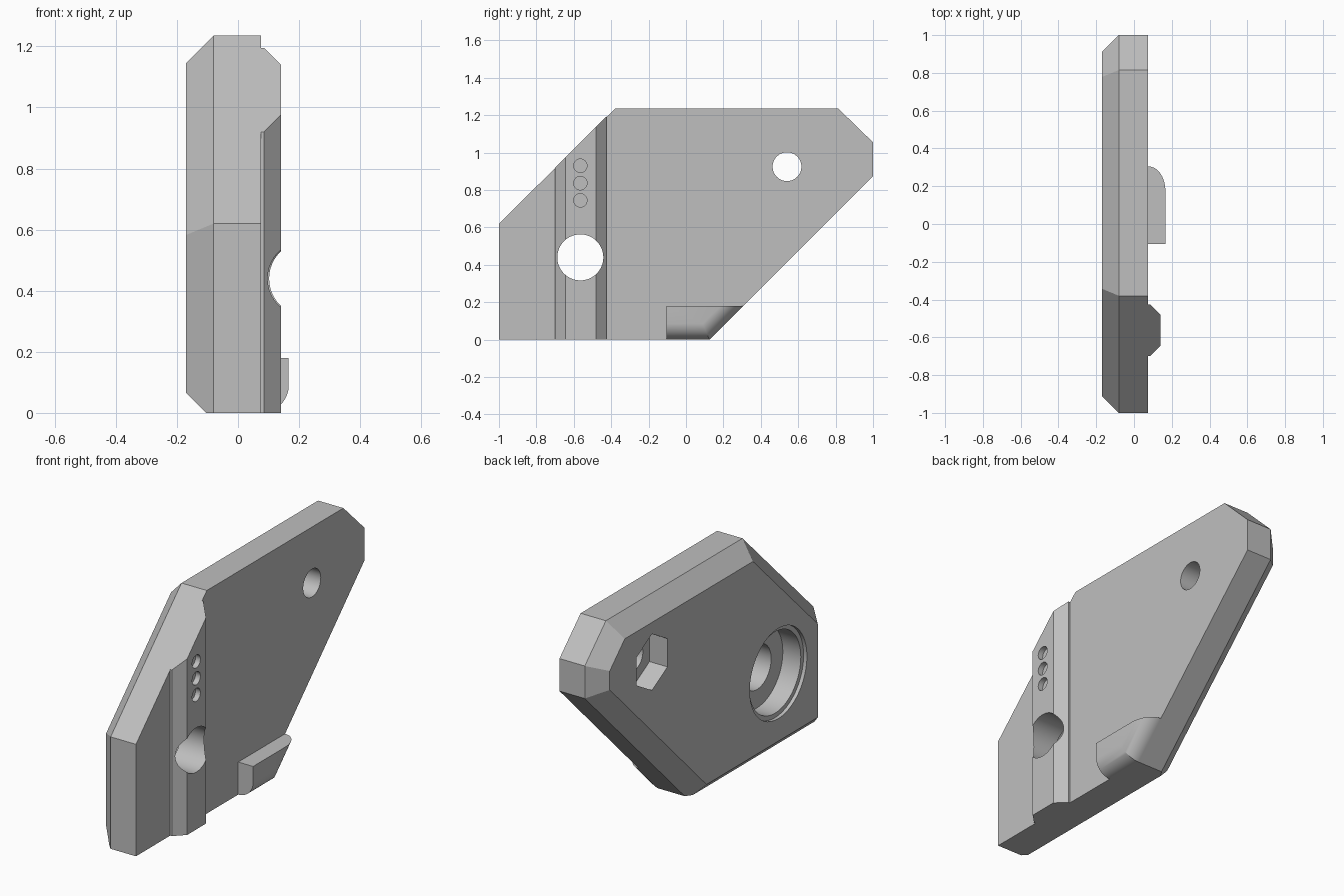
import bpy, bmesh, math
from mathutils import Vector, Matrix

old = bpy.data.objects.get("Cube")
if old:
    bpy.data.objects.remove(old, do_unlink=True)

grey = bpy.data.materials.new("plain grey")
grey.use_nodes = True
grey.diffuse_color = (0.52, 0.52, 0.52, 1)
grey.node_tree.nodes["Principled BSDF"].inputs["Base Color"].default_value = grey.diffuse_color


def finish(name, bm):
    bmesh.ops.recalc_face_normals(bm, faces=bm.faces)
    mesh = bpy.data.meshes.new(name)
    bm.to_mesh(mesh)
    bm.free()
    mesh.materials.append(grey)
    ob = bpy.data.objects.new(name, mesh)
    bpy.context.collection.objects.link(ob)
    return ob


def cut_block(name, low, high, planes):
    """Box trimmed by (point, outward normal) planes."""
    low, high = Vector(low), Vector(high)
    bm = bmesh.new()
    size = Matrix.Diagonal((*(high - low), 1))
    bmesh.ops.create_cube(bm, size=1, matrix=Matrix.Translation((low + high) / 2) @ size)
    for point, normal in planes:
        res = bmesh.ops.bisect_plane(
            bm, geom=bm.verts[:] + bm.edges[:] + bm.faces[:], dist=1e-5,
            plane_co=point, plane_no=Vector(normal).normalized(), clear_outer=True)
        if any(e.is_boundary for e in bm.edges):
            bmesh.ops.holes_fill(bm, edges=[e for e in bm.edges if e.is_boundary], sides=0)
    return finish(name, bm)


def cutter(name, y, z, radius, x0, x1, sides=64):
    """Prism lying along x."""
    bm = bmesh.new()
    place = Matrix.Translation(((x0 + x1) / 2, y, z)) @ Matrix.Rotation(math.pi / 2, 4, 'Y')
    # hexagons stand point up
    turn = Matrix.Rotation(0, 4, 'Z')
    bmesh.ops.create_cone(bm, cap_ends=True, segments=sides, radius1=radius,
                          radius2=radius, depth=x1 - x0, matrix=place @ turn)
    if sides == 6:
        top = max(v.co.z for v in bm.verts)
        if top - z < radius * 0.95:
            bmesh.ops.rotate(bm, verts=bm.verts, cent=(0, y, z),
                             matrix=Matrix.Rotation(math.pi / 6, 3, 'X'))
    ob = finish(name, bm)
    ob.hide_render = True
    return ob


def carve(ob, tools):
    for tool in tools:
        mod = ob.modifiers.new("cut", 'BOOLEAN')
        mod.operation = 'DIFFERENCE'
        mod.solver = 'EXACT'
        mod.object = tool
    bpy.context.view_layer.update()
    graph = bpy.context.evaluated_depsgraph_get()
    mesh = bpy.data.meshes.new_from_object(ob.evaluated_get(graph))
    ob.modifiers.clear()
    ob.data = mesh


BACK, CHAMFER, FACE = -0.17, -0.08, 0.075
outline = [(-1, 0), (0.125, 0), (1, 0.875), (1, 1.055),
           (0.815, 1.235), (-0.38, 1.235), (-1, 0.62)]

# Plate: outline walls plus chamfers around the -x side
planes = []
for (y, z), (y2, z2) in zip(outline, outline[1:] + outline[:1]):
    n = Vector((0, z2 - z, y - y2)).normalized()
    edge_x = -0.105 if n.z < -0.99 else CHAMFER
    planes += [((0, y, z), n), ((edge_x, y, z), n + Vector((-1, 0, 0)))]
plate = cut_block("plate", (BACK, -1, 0), (FACE, 1, 1.235), planes)

# Dovetail rib on the +x side
rib = cut_block("rib", (FACE, -0.70, 0), (0.14, -0.425, 1.235), [
    ((0.085, -0.70, 0), (1, -1, 0)),
    ((0.085, -0.425, 0), (1, 1, 0)),
    ((0, -1, 0.62), (0, -1, 1))])

# Foot lug with rounded bottom and sloping edges
R = 0.091
planes = []
for n in (Vector((0, 0, -1)), Vector((0, 1, -1)).normalized()):
    axis = Vector((FACE, 0.125, 0)) - n * R
    for i in range(12):
        t = math.radians(i * 7.5)
        d = n * math.cos(t) + Vector((math.sin(t), 0, 0))
        planes.append((axis + d * R, d))
lug = cut_block("foot_lug", (FACE, -0.105, 0), (FACE + R, 0.4, 0.18), planes)

# Holes
HY, HZ = -0.565, 0.44
PY, PZ = 0.54, 0.925
main_hole = cutter("main_hole", HY, HZ, 0.123, -0.3, 0.3)
lip = cutter("bore_lip", HY, HZ, 0.25, -0.3, BACK + 0.02)
bore = cutter("counterbore", HY, HZ, 0.225, -0.3, -0.04)
bolt = cutter("bolt_hole", PY, PZ, 0.077, -0.3, 0.3)
nut = cutter("nut_pocket", PY, PZ, 0.156, -0.3, -0.06, 6)
pins = [cutter("pin_hole", HY, z, 0.036, 0.11, 0.3, 32) for z in (0.745, 0.837, 0.93)]
carve(plate, [main_hole, lip, bore, bolt, nut])
carve(rib, [main_hole] + pins)
for tool in [main_hole, lip, bore, bolt, nut] + pins:
    bpy.data.objects.remove(tool, do_unlink=True)

# Smooth round surfaces, keep edges sharp
bpy.ops.object.select_all(action='DESELECT')
for ob in (plate, rib, lug):
    ob.select_set(True)
bpy.context.view_layer.objects.active = plate
bpy.ops.object.shade_smooth_by_angle(angle=math.radians(25))
